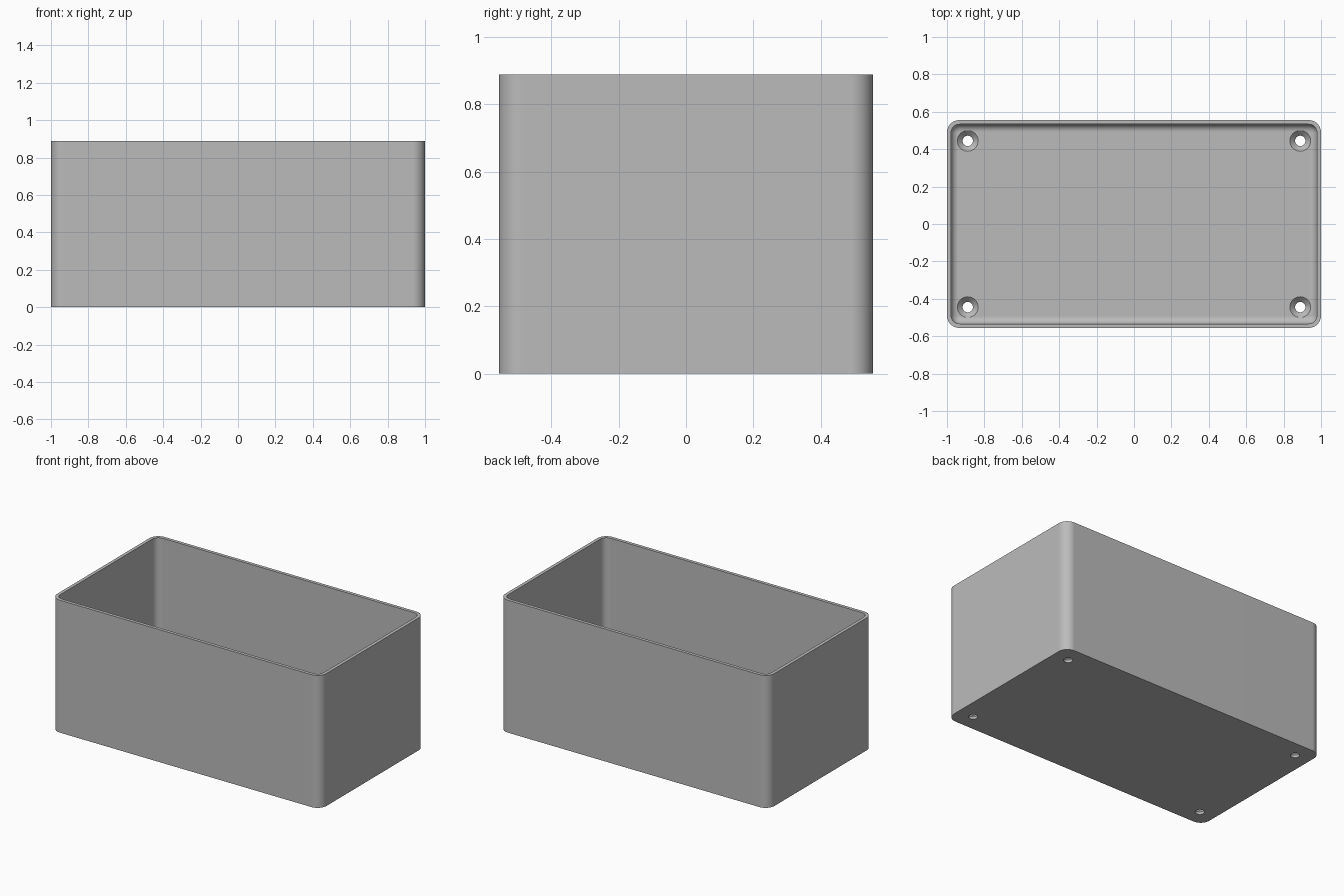
import bpy
import bmesh
from math import sin, cos, pi

if "Cube" in bpy.data.objects:
    bpy.data.objects.remove(bpy.data.objects["Cube"])

MM = 2 / 90                      # the box is 90 x 50 x 40 units
HALF_X, HALF_Y, HEIGHT = 45 * MM, 25 * MM, 40 * MM
CORNER, WALL, FLOOR, FILLET = 3 * MM, MM, 2 * MM, 1.8 * MM
ARC = 12

grey = bpy.data.materials.new("plain grey")
grey.use_nodes = True
colour = (0.5, 0.5, 0.5, 1)
grey.diffuse_color = colour
grey.node_tree.nodes["Principled BSDF"].inputs["Base Color"].default_value = colour


def rounded_ring(bm, inset, z):
    """Vertices of a rounded rectangle, inset from the outer wall."""
    r = max(CORNER - inset, 0.003)
    cx, cy = HALF_X - inset - r, HALF_Y - inset - r
    ring = []
    for quarter, (sx, sy) in enumerate([(1, 1), (-1, 1), (-1, -1), (1, -1)]):
        for i in range(ARC + 1):
            a = (quarter + i / ARC) * pi / 2
            ring.append(bm.verts.new((sx * cx + r * cos(a), sy * cy + r * sin(a), z)))
    return ring


def circle_ring(bm, x, y, radius, z, sides=32):
    angles = [2 * pi * i / sides for i in range(sides)]
    return [bm.verts.new((x + radius * cos(a), y + radius * sin(a), z)) for a in angles]


def skin(bm, rings):
    """Join rings in order and cap both ends."""
    for a, b in zip(rings, rings[1:]):
        for i in range(len(a)):
            j = (i + 1) % len(a)
            bm.faces.new((a[i], a[j], b[j], b[i]))
    bm.faces.new(rings[0][::-1])
    bm.faces.new(rings[-1])


def finish(bm, name):
    bmesh.ops.recalc_face_normals(bm, faces=bm.faces)
    mesh = bpy.data.meshes.new(name)
    bm.to_mesh(mesh)
    bm.free()
    mesh.materials.append(grey)
    obj = bpy.data.objects.new(name, mesh)
    bpy.context.collection.objects.link(obj)
    return obj


# Open box: outer wall, rim, inner wall, rounded inner edge, floor
bm = bmesh.new()
section = [(0, 0), (0, HEIGHT), (WALL, HEIGHT)]
for i in range(9):
    a = i / 8 * pi / 2
    section.append((WALL + FILLET * (1 - cos(a)), FLOOR + FILLET * (1 - sin(a))))
skin(bm, [rounded_ring(bm, inset, z) for inset, z in section])
box = finish(bm, "open_box")

# Countersunk screw holes in the four corners of the floor
bm = bmesh.new()
HOLE, SINK = 1.25 * MM, 2.5 * MM
for sx in (-1, 1):
    for sy in (-1, 1):
        x, y = sx * 40 * MM, sy * 20 * MM
        profile = [(HOLE, -MM), (HOLE, FLOOR - (SINK - HOLE)),
                   (SINK, FLOOR), (SINK, FLOOR + MM)]
        skin(bm, [circle_ring(bm, x, y, r, z) for r, z in profile])
cutter = finish(bm, "screw_hole_cutter")
cutter.hide_render = True

cut = box.modifiers.new("screw holes", 'BOOLEAN')
cut.operation = 'DIFFERENCE'
cut.solver = 'EXACT'
cut.object = cutter
bpy.context.view_layer.objects.active = box
box.select_set(True)
bpy.ops.object.modifier_apply(modifier=cut.name)
bpy.data.objects.remove(cutter)

# Smooth curves, crisp rims, flat large faces
bpy.ops.object.shade_smooth_by_angle(angle=pi / 6)
weighted = box.modifiers.new("flat faces", 'WEIGHTED_NORMAL')
weighted.keep_sharp = True
